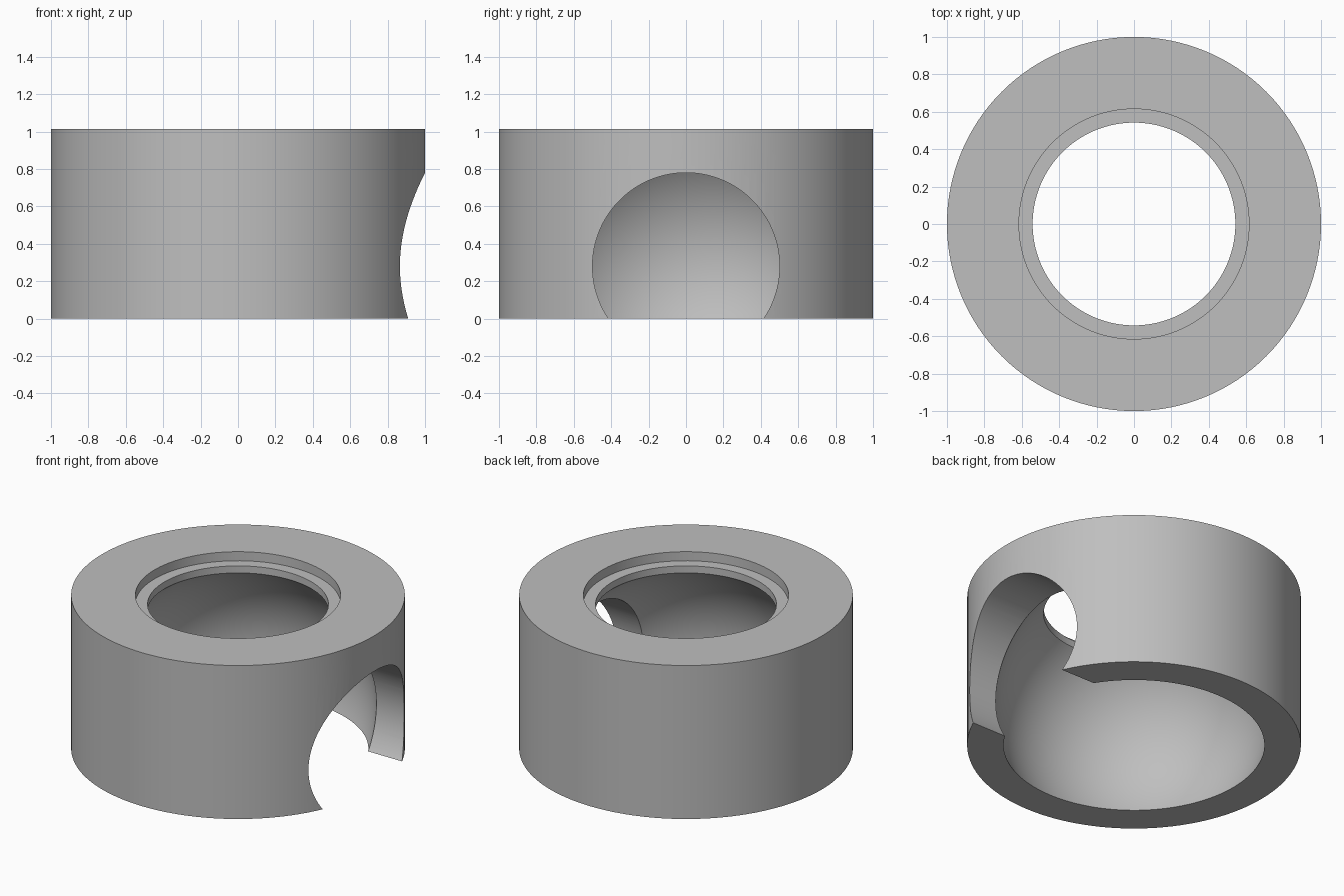
import bpy, bmesh, math
from mathutils import Matrix

cube = bpy.data.objects.get("Cube")
if cube:
    bpy.data.objects.remove(cube, do_unlink=True)

OUTER_R, HEIGHT = 1.0, 1.015
SEAT_R, SEAT_Z, HOLE_R = 0.615, 0.955, 0.542
CAVITY_R, CENTRE_Z = 0.83, 0.28
PORT_R = 0.5
SEGMENTS, ARC_STEPS = 128, 40

grey = bpy.data.materials.new("plain grey")
grey.use_nodes = True
colour = (0.52, 0.52, 0.52, 1)
grey.diffuse_color = colour
grey.node_tree.nodes["Principled BSDF"].inputs["Base Color"].default_value = colour


def add_object(name, bm):
    bmesh.ops.recalc_face_normals(bm, faces=bm.faces)
    mesh = bpy.data.meshes.new(name)
    bm.to_mesh(mesh)
    bm.free()
    mesh.materials.append(grey)
    obj = bpy.data.objects.new(name, mesh)
    bpy.context.collection.objects.link(obj)
    return obj


# Ring profile: outer wall, stepped seat, top hole, then the spherical cavity
profile = [(OUTER_R, 0), (OUTER_R, HEIGHT), (SEAT_R, HEIGHT),
           (SEAT_R, SEAT_Z), (HOLE_R, SEAT_Z)]
start = math.acos(HOLE_R / CAVITY_R)
end = -math.asin(CENTRE_Z / CAVITY_R)
for i in range(ARC_STEPS + 1):
    a = start + (end - start) * i / ARC_STEPS
    profile.append((CAVITY_R * math.cos(a), CENTRE_Z + CAVITY_R * math.sin(a)))

# Revolve the profile into the housing
bm = bmesh.new()
rings = []
for s in range(SEGMENTS):
    t = math.tau * s / SEGMENTS
    rings.append([bm.verts.new((r * math.cos(t), r * math.sin(t), z)) for r, z in profile])
for s in range(SEGMENTS):
    ring, following = rings[s], rings[(s + 1) % SEGMENTS]
    for i in range(len(profile)):
        j = (i + 1) % len(profile)
        bm.faces.new((ring[i], following[i], following[j], ring[j]))
housing = add_object("ring_housing", bm)

# Round port cut through the left wall into the cavity
bm = bmesh.new()
bmesh.ops.create_cone(bm, cap_ends=True, segments=SEGMENTS, radius1=PORT_R,
                      radius2=PORT_R, depth=1.2,
                      matrix=Matrix.Translation((0.8, 0, CENTRE_Z))
                      @ Matrix.Rotation(math.pi / 2, 4, 'Y'))
cutter = add_object("port_cutter", bm)
cutter.hide_render = True

cut = housing.modifiers.new("side port", 'BOOLEAN')
cut.operation = 'DIFFERENCE'
cut.solver = 'EXACT'
cut.object = cutter
bpy.ops.object.select_all(action='DESELECT')
housing.select_set(True)
bpy.context.view_layer.objects.active = housing
bpy.ops.object.modifier_apply(modifier=cut.name)
bpy.data.objects.remove(cutter, do_unlink=True)
bpy.ops.object.shade_smooth_by_angle(angle=math.radians(25))
